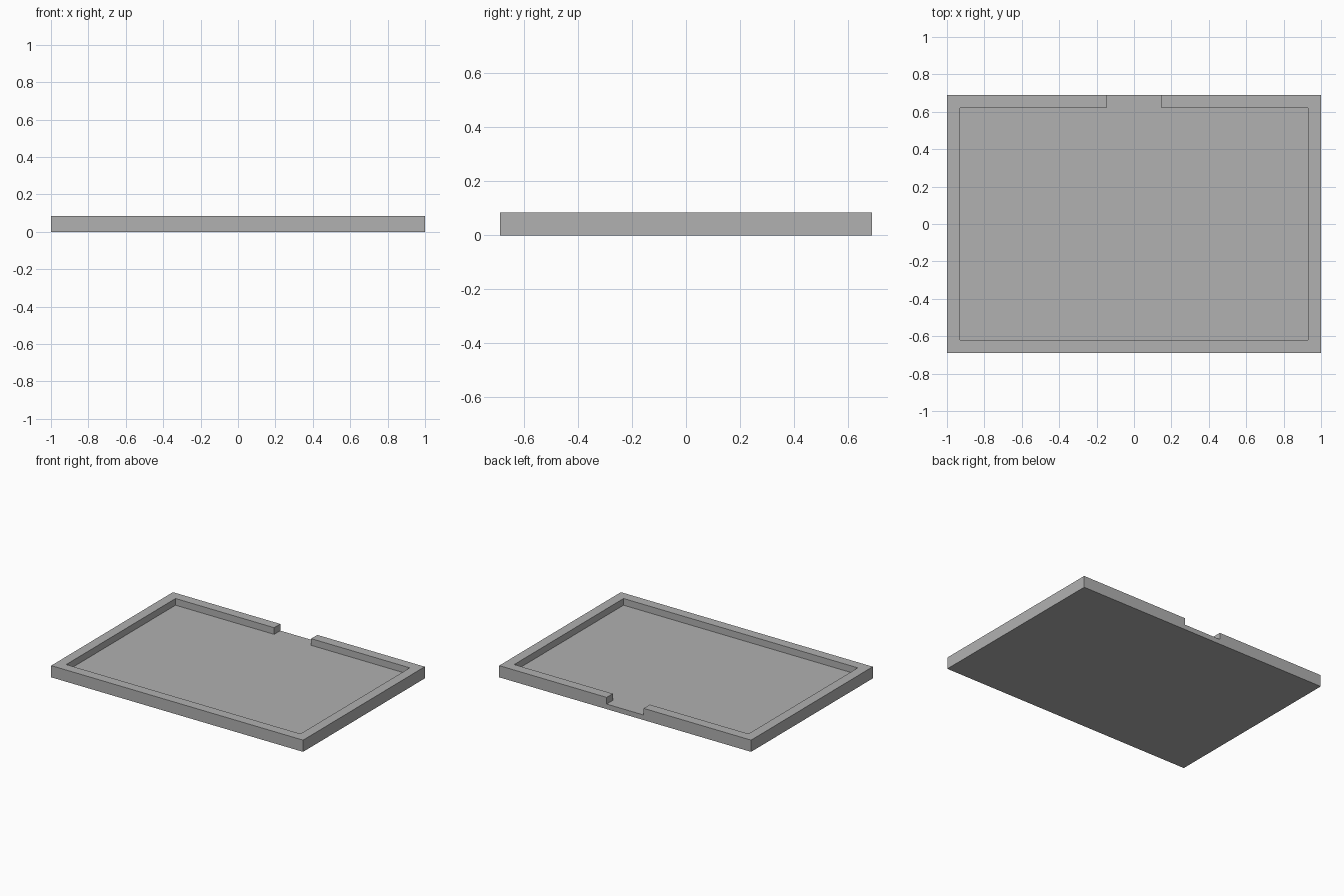
import bpy
import bmesh

default = bpy.data.objects.get("Cube")
if default:
    bpy.data.objects.remove(default, do_unlink=True)

HALF_X, HALF_Y, HEIGHT = 1.0, 0.69, 0.084
RIM, FLOOR, NOTCH = 0.07, 0.036, 0.147

grey = bpy.data.materials.new("plain grey")
grey.use_nodes = True
colour = (0.44, 0.44, 0.44, 1)
grey.diffuse_color = colour
grey.node_tree.nodes["Principled BSDF"].inputs["Base Color"].default_value = colour


def prism(name, outline, bottom, top):
    """Extrude a flat outline upward into a solid."""
    bm = bmesh.new()
    base = bm.faces.new([bm.verts.new((x, y, bottom)) for x, y in outline])
    extruded = bmesh.ops.extrude_face_region(bm, geom=[base], use_keep_orig=True)
    verts = [v for v in extruded["geom"] if isinstance(v, bmesh.types.BMVert)]
    bmesh.ops.translate(bm, vec=(0, 0, top - bottom), verts=verts)
    bmesh.ops.recalc_face_normals(bm, faces=bm.faces)
    mesh = bpy.data.meshes.new(name)
    bm.to_mesh(mesh)
    bm.free()
    mesh.materials.append(grey)
    obj = bpy.data.objects.new(name, mesh)
    bpy.context.collection.objects.link(obj)
    return obj


# Solid tray block
tray = prism("tray", [(-HALF_X, -HALF_Y), (HALF_X, -HALF_Y),
                      (HALF_X, HALF_Y), (-HALF_X, HALF_Y)], 0, HEIGHT)

# Shallow pocket that opens through a notch in the back rim
ix, iy, beyond = HALF_X - RIM, HALF_Y - RIM, HALF_Y + RIM
right_half = [(ix, -iy), (ix, iy), (NOTCH, iy), (NOTCH, beyond)]
left_half = [(-x, y) for x, y in reversed(right_half)]
cutter = prism("pocket_cutter", right_half + left_half, FLOOR, HEIGHT + RIM)
cutter.hide_render = True

cut = tray.modifiers.new("pocket", 'BOOLEAN')
cut.operation = 'DIFFERENCE'
cut.solver = 'EXACT'
cut.object = cutter
bpy.context.view_layer.objects.active = tray
bpy.ops.object.modifier_apply(modifier=cut.name)
bpy.data.objects.remove(cutter, do_unlink=True)
